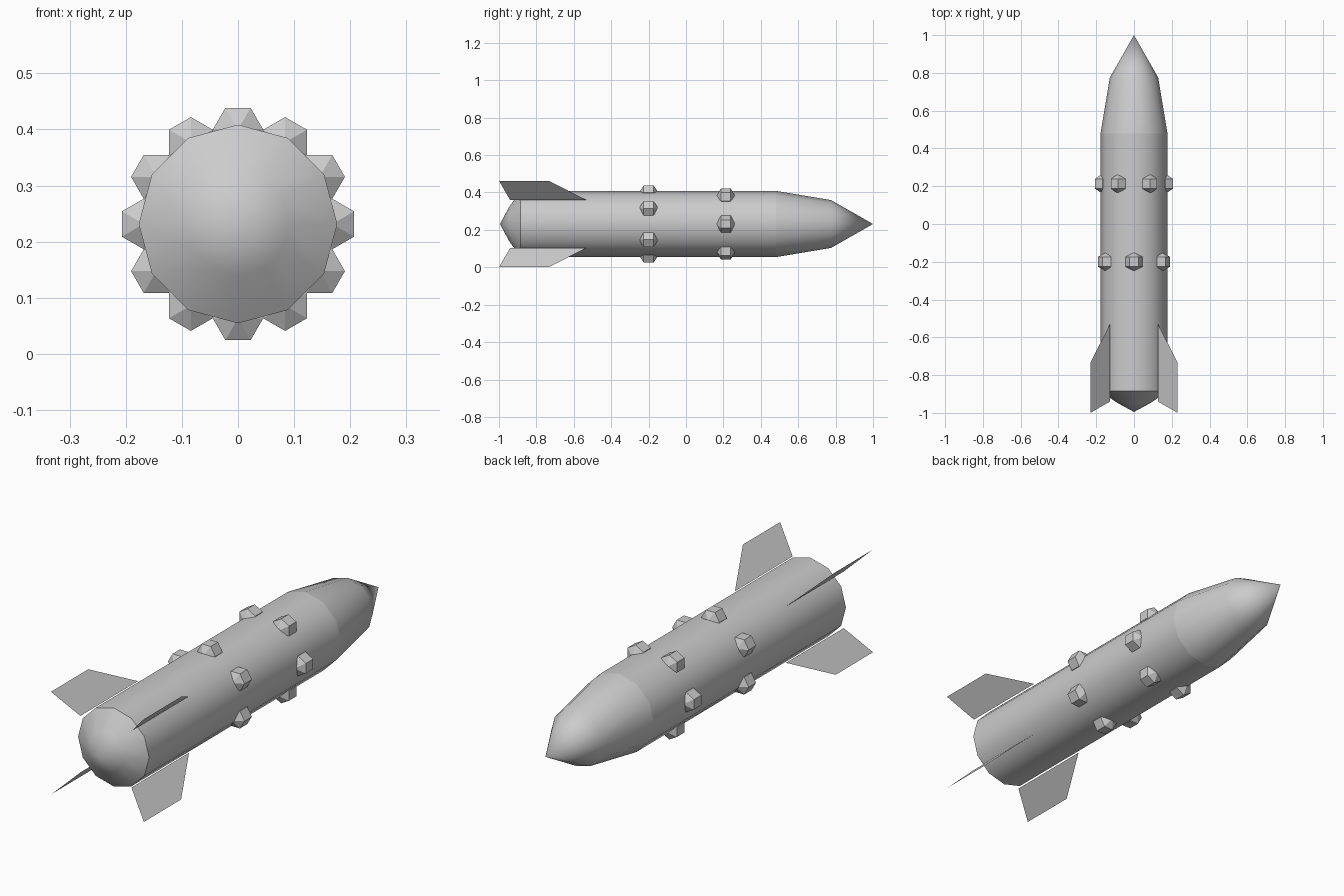
import bpy, bmesh, math
from math import sin, cos, radians
from mathutils import Matrix, Vector

old = bpy.data.objects.get("Cube")
if old:
    bpy.data.objects.remove(old, do_unlink=True)

AXIS_Z = 0.2315   # height of the long axis
SIDES = 12
RADIUS = 0.177

grey = bpy.data.materials.new("plain grey")
grey.use_nodes = True
colour = (0.6, 0.6, 0.6, 1)
grey.diffuse_color = colour
grey.node_tree.nodes["Principled BSDF"].inputs["Base Color"].default_value = colour


def finish(bm, name, smooth=False):
    mesh = bpy.data.meshes.new(name)
    for f in bm.faces:
        f.smooth = smooth
    bm.to_mesh(mesh)
    bm.free()
    mesh.materials.append(grey)
    obj = bpy.data.objects.new(name, mesh)
    obj.location.z = AXIS_Z
    bpy.context.collection.objects.link(obj)
    return obj


def lathe(name, profile):
    """Spin (y, radius) points around the long axis."""
    bm = bmesh.new()
    rings = []
    for y, r in profile:
        count = SIDES if r else 1
        rings.append([bm.verts.new((r * cos(math.tau * i / SIDES), y,
                                    r * sin(math.tau * i / SIDES)))
                      for i in range(count)])
    for a, b in zip(rings, rings[1:]):
        for i in range(SIDES):
            j = (i + 1) % SIDES
            quad = [a[i % len(a)], a[j % len(a)], b[j % len(b)], b[i % len(b)]]
            bm.faces.new(list(dict.fromkeys(quad)))
    bmesh.ops.recalc_face_normals(bm, faces=bm.faces)
    # open shells: make the normals point away from the axis
    if sum(f.normal.dot(Vector((1, 0, 1)) * f.calc_center_median()) for f in bm.faces) < 0:
        bmesh.ops.reverse_faces(bm, faces=bm.faces)
    return finish(bm, name, smooth=True)


# Fuselage, pointed nose and shallow tail cone
lathe("body", [(-0.885, RADIUS), (0.48, RADIUS)])
lathe("nose", [(0.48, RADIUS), (0.775, 0.128), (1.0, 0)])
lathe("tail_cone", [(-0.885, RADIUS), (-0.945, 0.092), (-0.995, 0)])

# Four thin fins on the diagonals, as (radius, y) outlines
fin_outline = [(0.18, -0.53), (0.327, -0.735), (0.327, -1.0), (0.18, -0.94)]
for i, side in enumerate(("upper_left", "upper_right", "lower_right", "lower_left")):
    a = radians(45 + 90 * i)
    bm = bmesh.new()
    bm.faces.new([bm.verts.new((r * cos(a), y, r * sin(a))) for r, y in fin_outline])
    finish(bm, "fin_" + side)

# Two staggered rings of faceted pods
for ring, y, start in (("rear", -0.2, 30), ("front", 0.213, 0)):
    for i in range(6):
        a = radians(start + 60 * i)
        place = (Matrix.Rotation(-a, 4, 'Y') @ Matrix.Translation((0.168, y, 0))
                 @ Matrix.Rotation(radians(90), 4, 'X'))
        bm = bmesh.new()
        bmesh.ops.create_uvsphere(bm, u_segments=6, v_segments=3, radius=0.052, matrix=place)
        finish(bm, f"{ring}_pod_{i + 1}")
